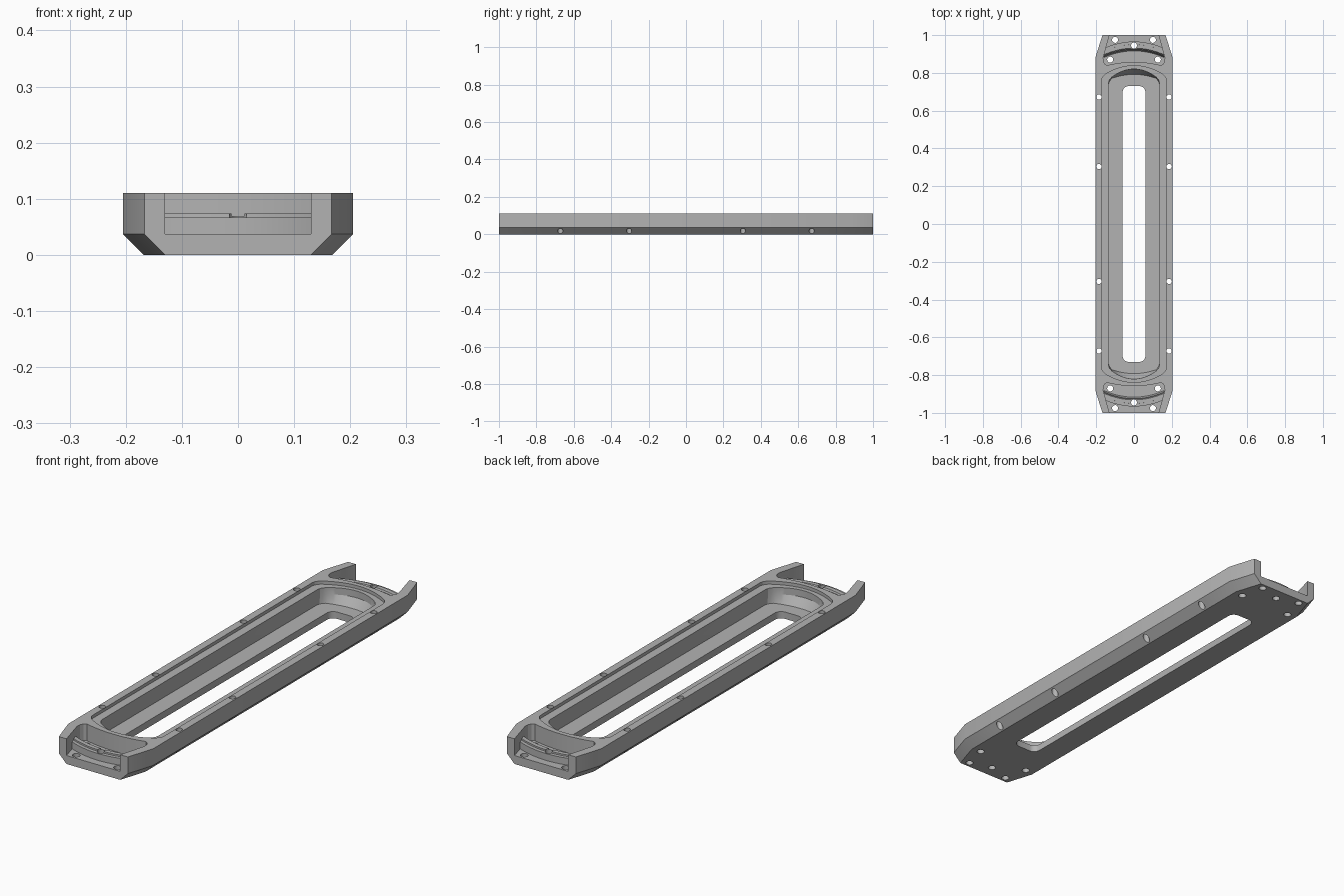
import bpy, bmesh
from math import sin, cos, pi

if "Cube" in bpy.data.objects:
    bpy.data.objects.remove(bpy.data.objects["Cube"], do_unlink=True)

TOP, CHAMFER, FLOOR = 0.11, 0.037, 0.037

grey = bpy.data.materials.new("light grey metal")
grey.use_nodes = True
grey.diffuse_color = (0.45, 0.45, 0.45, 1)
grey.node_tree.nodes["Principled BSDF"].inputs["Base Color"].default_value = (0.45, 0.45, 0.45, 1)


def loft(name, rings):
    """Closed solid through a list of (outline, z) rings."""
    bm = bmesh.new()
    loops = [[bm.verts.new((x, y, z)) for x, y in pts] for pts, z in rings]
    n = len(loops[0])
    for a, b in zip(loops, loops[1:]):
        for i in range(n):
            j = (i + 1) % n
            bm.faces.new((a[i], a[j], b[j], b[i]))
    bm.faces.new(loops[0])
    bm.faces.new(loops[-1])
    bmesh.ops.recalc_face_normals(bm, faces=bm.faces)
    mesh = bpy.data.meshes.new(name)
    bm.to_mesh(mesh)
    bm.free()
    mesh.materials.append(grey)
    ob = bpy.data.objects.new(name, mesh)
    bpy.context.collection.objects.link(ob)
    return ob


def combine(body, tool, operation):
    tool.hide_render = True
    mod = body.modifiers.new("cut", 'BOOLEAN')
    mod.operation, mod.solver, mod.object = operation, 'EXACT', tool
    bpy.context.view_layer.objects.active = body
    bpy.ops.object.modifier_apply(modifier=mod.name)
    bpy.data.objects.remove(tool, do_unlink=True)


def turn(pts, s):
    return [(s * x, s * y) for x, y in pts]


def arc(half, edge, peak, n=20):
    """Shallow bow from +half to -half, highest in the middle."""
    ts = [1 - 2 * i / n for i in range(n + 1)]
    return [(half * t, peak - (peak - edge) * t * t) for t in ts]


def corner(cx, cy, r, start, n=6):
    return [(cx + r * cos(start + pi / 2 * i / n), cy + r * sin(start + pi / 2 * i / n))
            for i in range(n + 1)]


def bowed(half, edge, peak, r=0.03):
    """Long recess outline with bowed ends and eased corners."""
    end = ([(half, edge - r), (half - r * 0.08, edge - r * 0.5), (half - r * 0.3, edge - r * 0.15)]
           + arc(half - r * 0.6, edge + r * 0.2, peak)
           + [(-half + r * 0.3, edge - r * 0.15), (-half + r * 0.08, edge - r * 0.5), (-half, edge - r)])
    return end + turn(end, -1)


def circle(cx, cy, r, n=20):
    return [(cx + r * cos(2 * pi * i / n), cy + r * sin(2 * pi * i / n)) for i in range(n)]


def plan(inset):
    """Outer outline with tapered ends, sides drawn in by inset."""
    side = [(0.205 - inset, 0.88), (0.167 - inset, 1.0), (-0.167 + inset, 1.0), (-0.205 + inset, 0.88)]
    return side + turn(side, -1)


# Main tray with chamfered lower sides
body = loft("tray_body", [(plan(0.037), 0), (plan(0), CHAMFER), (plan(0), TOP)])

# Shallow ledge, then the deep recess with sloped ends
ledge = bowed(0.172, 0.785, 0.838)
combine(body, loft("ledge_cutter", [(ledge, 0.096), (ledge, 0.2)]), 'DIFFERENCE')
wide, low = bowed(0.135, 0.772, 0.82), bowed(0.135, 0.765, 0.792)
combine(body, loft("recess_cutter", [(low, 0.03), (wide, 0.066), (wide, 0.15)]), 'DIFFERENCE')

# Long window through the floor
quarter = corner(0.03, 0.70, 0.03, 0) + corner(-0.03, 0.70, 0.03, pi / 2)
slot = quarter + turn(quarter, -1)
combine(body, loft("window_cutter", [(slot, -0.05), (slot, 0.1)]), 'DIFFERENCE')

for s in (1, -1):
    # Open pocket at each end with a bowed inner wall
    pocket = turn([(0.127, 1.02), (0.13, 1.0), (0.163, 0.88), (0.162, 0.862), (0.155, 0.848)]
                  + arc(0.143, 0.84, 0.858)
                  + [(-0.155, 0.848), (-0.162, 0.862), (-0.163, 0.88), (-0.13, 1.0), (-0.127, 1.02)], s)
    combine(body, loft("pocket_cutter", [(pocket, FLOOR), (pocket, 0.2)]), 'DIFFERENCE')

    # Stepped, curved rib across the pocket
    def band(outer, inner, half):
        drop = 0.035
        return turn(arc(half, outer - drop, outer) + arc(half, inner - drop, inner)[::-1], s)
    lower = band(0.966, 0.925, 0.158)
    combine(body, loft("rib_step", [(lower, 0.03), (lower, 0.067)]), 'UNION')
    combine(body, loft("rib_crest", [(band(0.951, 0.914, 0.160), 0.031),
                                     (band(0.950, 0.931, 0.160), 0.074)]), 'UNION')

    # Cable notch in the rib and screw holes in the pocket
    notch = turn([(0.012, 0.90), (0.012, 0.98), (-0.012, 0.98), (-0.012, 0.90)], s)
    combine(body, loft("notch_cutter", [(notch, 0.069), (notch, 0.1)]), 'DIFFERENCE')
    for x, y in ((0.1, 0.975), (-0.1, 0.975), (0.126, 0.87), (-0.126, 0.87), (0, 0.945)):
        hole = turn(circle(x, y, 0.016), s)
        combine(body, loft("screw_cutter", [(hole, -0.05), (hole, 0.2)]), 'DIFFERENCE')

    # Rim holes down each long side
    for y in (-0.672, -0.304, 0.304, 0.672):
        hole = circle(s * 0.186, y, 0.014)
        combine(body, loft("rim_cutter", [(hole, -0.05), (hole, 0.2)]), 'DIFFERENCE')

# Smooth the curved walls, keep machined edges crisp
bpy.ops.object.select_all(action='DESELECT')
body.select_set(True)
bpy.context.view_layer.objects.active = body
bpy.ops.object.shade_smooth_by_angle(angle=0.4)
